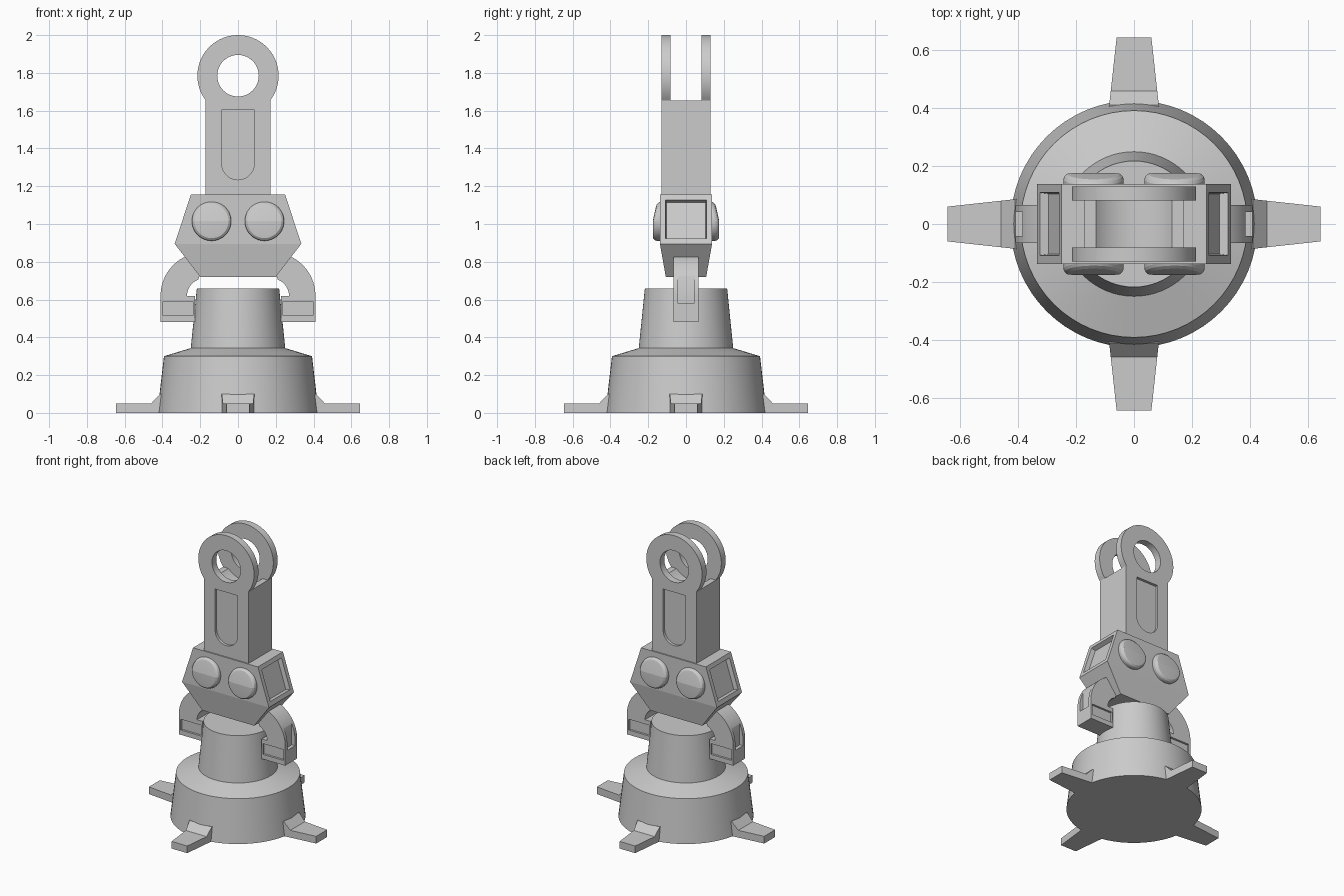
import bpy
import bmesh
from math import sin, cos, pi, radians
from mathutils import Matrix, Vector

old = bpy.data.objects.get("Cube")
if old:
    bpy.data.objects.remove(old, do_unlink=True)

grey = bpy.data.materials.new("plain grey")
grey.use_nodes = True
grey.diffuse_color = (0.6, 0.6, 0.6, 1)
grey.node_tree.nodes["Principled BSDF"].inputs["Base Color"].default_value = (0.6, 0.6, 0.6, 1)


def finish(name, bm):
    bmesh.ops.recalc_face_normals(bm, faces=bm.faces[:])
    mesh = bpy.data.meshes.new(name)
    bm.to_mesh(mesh)
    bm.free()
    mesh.materials.append(grey)
    obj = bpy.data.objects.new(name, mesh)
    bpy.context.collection.objects.link(obj)
    return obj


def activate(obj):
    bpy.ops.object.select_all(action='DESELECT')
    obj.select_set(True)
    bpy.context.view_layer.objects.active = obj


def smooth(obj, angle=30):
    activate(obj)
    bpy.ops.object.shade_smooth_by_angle(angle=radians(angle))
    return obj


def prism(name, points, y0, y1, half_width=None):
    """Extrude an (x, z) outline along y; half_width(x) can taper it."""
    bm = bmesh.new()
    rings = []
    for y in (y0, y1):
        rings.append([bm.verts.new((x, (y if not half_width else y * half_width(x)), z))
                      for x, z in points])
    a, b = rings
    bm.faces.new(a)
    bm.faces.new(b)
    for i in range(len(a)):
        j = (i + 1) % len(a)
        bm.faces.new((a[i], a[j], b[j], b[i]))
    return finish(name, bm)


def arc(cx, cz, r, start, end, n):
    angles = [radians(start + (end - start) * i / n) for i in range(n + 1)]
    return [(cx + r * cos(t), cz + r * sin(t)) for t in angles]


def rect(x0, x1, z0, z1):
    return [(x0, z0), (x1, z0), (x1, z1), (x0, z1)]


def lathe(name, profile, n):
    """Spin an (r, z) profile about z and cap both ends."""
    bm = bmesh.new()
    rings = [[bm.verts.new((r * cos(2 * pi * i / n), r * sin(2 * pi * i / n), z))
              for i in range(n)] for r, z in profile]
    for a, b in zip(rings, rings[1:]):
        for i in range(n):
            j = (i + 1) % n
            bm.faces.new((a[i], a[j], b[j], b[i]))
    bm.faces.new(rings[0])
    bm.faces.new(rings[-1])
    return finish(name, bm)


def cut(obj, cutter):
    mod = obj.modifiers.new("cut", 'BOOLEAN')
    mod.operation = 'DIFFERENCE'
    mod.object = cutter
    activate(obj)
    bpy.ops.object.modifier_apply(modifier=mod.name)
    bpy.data.objects.remove(cutter, do_unlink=True)


# Round stepped base
smooth(lathe("base", [(0.427, 0), (0.392, 0.3), (0.25, 0.343), (0.218, 0.658)], 64))

# Four tapered feet with a sloped root
foot_outline = [(0.36, 0), (0.645, 0), (0.645, 0.05), (0.46, 0.05), (0.412, 0.1), (0.36, 0.1)]
for k, side in enumerate(("left", "back", "right", "front")):
    foot = prism(side + "_foot", foot_outline, -1, 1, lambda x: 0.06 + (0.645 - x) * 0.11)
    foot.data.transform(Matrix.Rotation(k * pi / 2, 4, 'Z'))

# Faceted head block with recessed side panels
bm = bmesh.new()
levels = []
for hx, hy, z in ((0.2, 0.107, 0.72), (0.335, 0.138, 0.895), (0.25, 0.138, 1.155)):
    levels.append([bm.verts.new((sx * hx, sy * hy, z))
                   for sx, sy in ((-1, -1), (1, -1), (1, 1), (-1, 1))])
bm.faces.new(levels[0])
bm.faces.new(levels[-1])
for a, b in zip(levels, levels[1:]):
    for i in range(4):
        j = (i + 1) % 4
        bm.faces.new((a[i], a[j], b[j], b[i]))
bmesh.ops.recalc_face_normals(bm, faces=bm.faces[:])
panels = [f for f in bm.faces if abs(f.normal.x) > 0.9]
bmesh.ops.inset_individual(bm, faces=panels, thickness=0.042)
bmesh.ops.inset_individual(bm, faces=panels, thickness=0.006, depth=-0.03)
finish("head", bm)

# Round studs, front and back, their upper halves leaning into the head
for face, sy in (("front", -1), ("back", 1)):
    for side, sx in (("left", 1), ("right", -1)):
        stud = lathe(f"{face}_{side}_stud",
                     [(0.104, 0.1), (0.104, 0.156), (0.1, 0.166), (0.09, 0.174), (0.07, 0.176)], 48)
        for v in stud.data.vertices:
            r_x, up, out = v.co
            if up > 0:
                out -= up * 0.22
            v.co = Vector((sx * 0.14 + r_x, sy * out, 1.015 + up))
        bm = bmesh.new()
        bm.from_mesh(stud.data)
        # Crease the cap along its middle
        cap = max((f for f in bm.faces if len(f.verts) > 4), key=lambda f: abs(f.calc_center_median().y))
        ends = sorted(cap.verts, key=lambda v: v.co.x)
        bmesh.utils.face_split(cap, ends[0], ends[-1])
        bmesh.ops.recalc_face_normals(bm, faces=bm.faces[:])
        bm.to_mesh(stud.data)
        bm.free()
        smooth(stud, 11)

# Upright arm with round-ended panels and a hollow cradle on top
arm = prism("upright_arm", rect(-0.173, 0.173, 1.15, 1.655), -0.13, 0.13)
cut(arm, prism("cradle_cutter", arc(0, 1.785, 0.185, 0, 352.5, 47), -0.082, 0.082))
panel = [(0.086, 1.605), (-0.086, 1.605)] + arc(0, 1.32, 0.086, 180, 360, 20)
for y0, y1 in ((-0.2, -0.112), (0.112, 0.2)):
    cut(arm, prism("panel_cutter", panel, y0, y1))
smooth(arm)

# Pair of ring lugs at the top of the arm
for name, y0, y1 in (("front_lug", -0.13, -0.082), ("back_lug", 0.082, 0.13)):
    lug = prism(name, arc(0, 1.785, 0.215, -37.2, 217.2, 48), y0, y1)
    cut(lug, prism("hole_cutter", arc(0, 1.785, 0.11, 0, 352.5, 47), y0 - 0.1, y1 + 0.1))
    smooth(lug)

# Curved claws under the head, with recesses on the flanks and the outer face
claw_outline = ([(0.228, 0.62), (0.228, 0.482), (0.41, 0.482)]
                + arc(0.18, 0.62, 0.23, 0, 75, 16) + [(0.2, 0.74)]
                + arc(0.18, 0.62, 0.09, 70, 0, 12))
for side, s in (("left", 1), ("right", -1)):
    claw = prism(side + "_claw", claw_outline, -0.066, 0.066)
    for y0, y1 in ((-0.1, -0.052), (0.052, 0.1)):
        cut(claw, prism("flank_cutter", rect(0.238, 0.396, 0.515, 0.59), y0, y1))
    cut(claw, prism("slot_cutter", rect(0.385, 0.5, 0.58, 0.8), -0.042, 0.042))
    if s < 0:
        claw.data.transform(Matrix.Rotation(pi, 4, 'Z'))
    smooth(claw)
